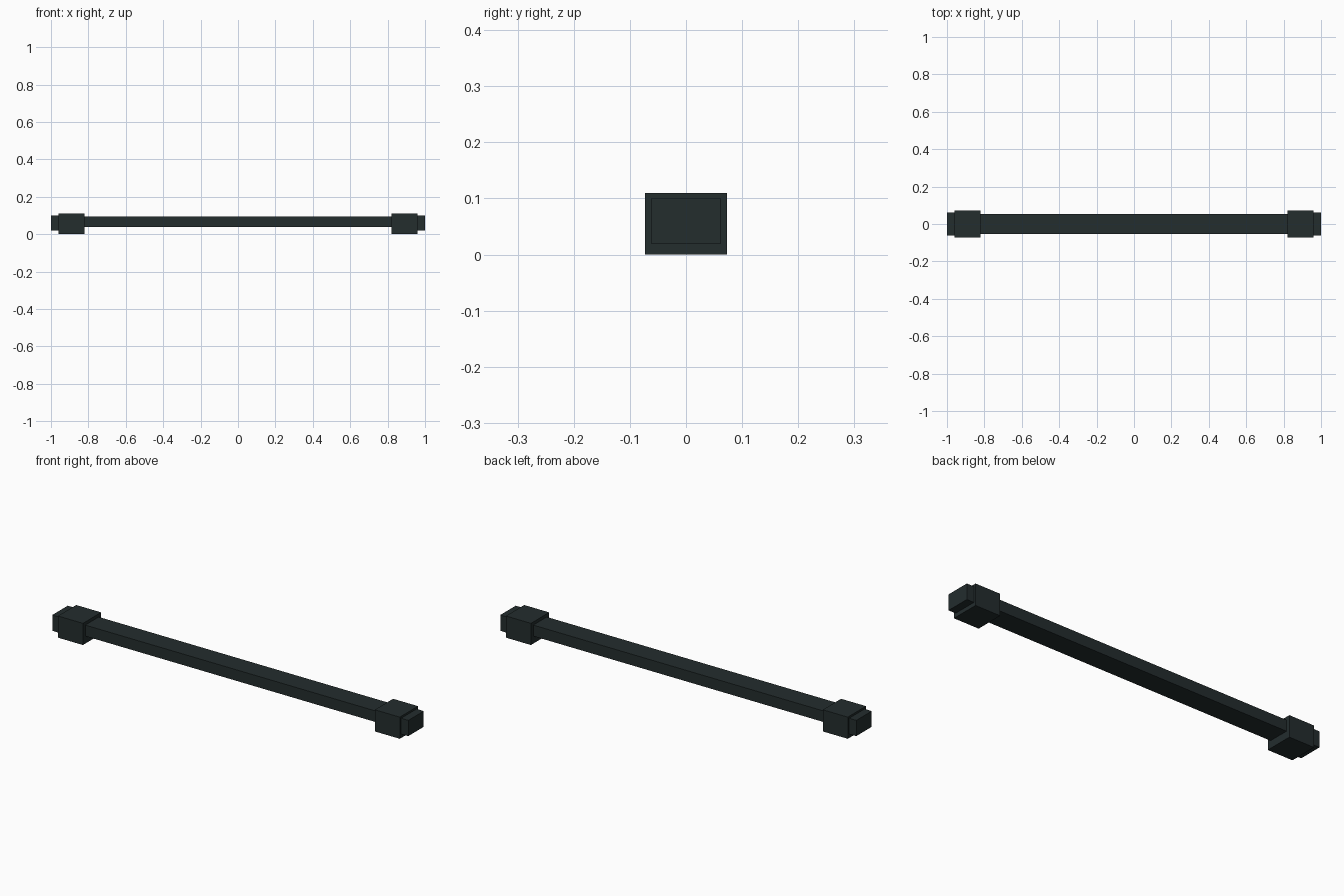
import bpy

cube = bpy.data.objects.get("Cube")
if cube:
    bpy.data.objects.remove(cube, do_unlink=True)

paint = bpy.data.materials.new("dark_slate")
paint.use_nodes = True
colour = (0.017, 0.026, 0.027, 1)
paint.diffuse_color = colour
paint.node_tree.nodes["Principled BSDF"].inputs["Base Color"].default_value = colour


def box(name, low, high):
    """Flat-sided block between two opposite corners."""
    centre = [(a + b) / 2 for a, b in zip(low, high)]
    bpy.ops.mesh.primitive_cube_add(size=1, location=centre)
    part = bpy.context.object
    part.name = name
    part.scale = [b - a for a, b in zip(low, high)]
    bpy.ops.object.transform_apply(location=False, rotation=False, scale=True)
    part.data.materials.append(paint)
    return part


# Long flat bar between the two ends
box("bar", (-0.83, -0.054, 0.038), (0.83, 0.054, 0.094))

# Collar and stepped end block on each side
for side, sign in (("left", 1), ("right", -1)):
    for part, inner, outer, half, bottom, top in (
        ("collar", 0.82, 0.96, 0.073, 0, 0.11),
        ("end_block", 0.95, 1.0, 0.062, 0.02, 0.1),
    ):
        x = sorted((sign * inner, sign * outer))
        box(f"{side}_{part}", (x[0], -half, bottom), (x[1], half, top))
